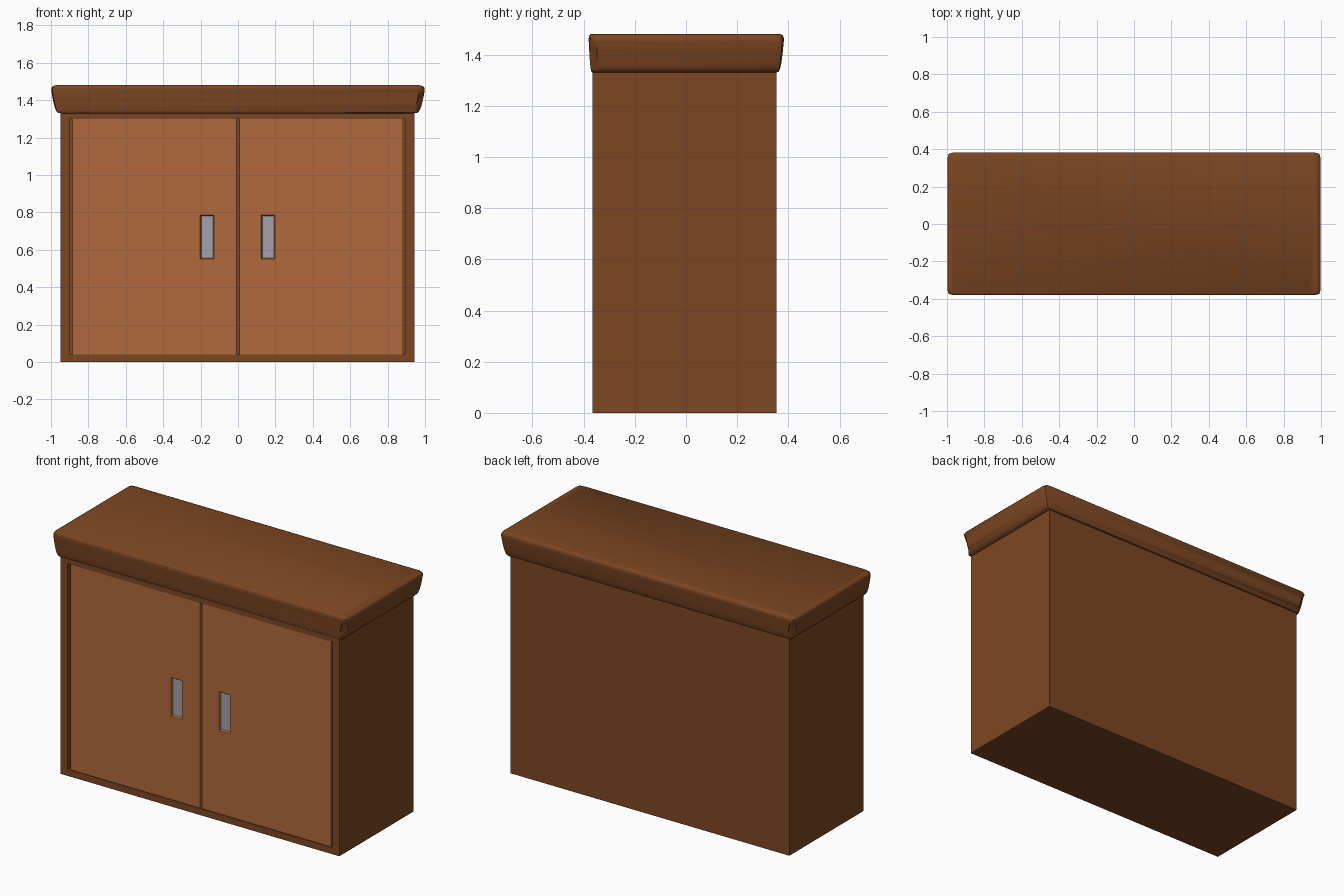
import bpy, bmesh, math
from mathutils import Vector

cube = bpy.data.objects.get("Cube")
if cube:
    bpy.data.objects.remove(cube, do_unlink=True)


def material(name, rgb):
    m = bpy.data.materials.new(name)
    m.use_nodes = True
    m.diffuse_color = (*rgb, 1)
    m.node_tree.nodes["Principled BSDF"].inputs["Base Color"].default_value = (*rgb, 1)
    return m


dark_wood = material("dark_wood", (0.2, 0.062, 0.0165))
door_wood = material("door_wood", (0.44, 0.144, 0.047))
metal = material("handle_grey", (0.36, 0.36, 0.4))


def finish(name, bm, *mats):
    bmesh.ops.recalc_face_normals(bm, faces=bm.faces[:])
    mesh = bpy.data.meshes.new(name)
    bm.to_mesh(mesh)
    bm.free()
    for m in mats:
        mesh.materials.append(m)
    obj = bpy.data.objects.new(name, mesh)
    bpy.context.collection.objects.link(obj)
    return obj


def box(lo, hi):
    bm = bmesh.new()
    bmesh.ops.create_cube(bm, size=1)
    lo, hi = Vector(lo), Vector(hi)
    for v in bm.verts:
        v.co = Vector([l + (c + 0.5) * (h - l) for l, h, c in zip(lo, hi, v.co)])
    return bm


def front_cell(bm, x0, x1, z0, z1):
    """Cut the box along four planes and return the front face between them."""
    for axis, at in ((0, x0), (0, x1), (2, z0), (2, z1)):
        co, no = Vector(), Vector()
        co[axis], no[axis] = at, 1
        bmesh.ops.bisect_plane(bm, geom=bm.verts[:] + bm.edges[:] + bm.faces[:],
                               plane_co=co, plane_no=no)
    middle = Vector(((x0 + x1) / 2, FRONT, (z0 + z1) / 2))
    return min(bm.faces, key=lambda f: (f.calc_center_median() - middle).length)


FRONT, BACK = -0.365, 0.353
LEFT, RIGHT = 0.943, -0.948
BODY_TOP = 1.335

# Carcass with a shallow opening in the front
bm = box((RIGHT, FRONT, 0), (LEFT, BACK, BODY_TOP))
opening = front_cell(bm, -0.9, 0.895, 0.04, 1.3)
pushed = bmesh.ops.extrude_discrete_faces(bm, faces=[opening])["faces"]
bmesh.ops.translate(bm, verts=pushed[0].verts[:], vec=(0, 0.03, 0))
finish("cabinet_body", bm, dark_wood)

# Two doors, each with a sunken handle plate
for name, x0, x1, hx in (("right_door", -0.886, -0.007, -0.165),
                         ("left_door", 0.007, 0.881, 0.161)):
    bm = box((x0, FRONT + 0.006, 0.04), (x1, FRONT + 0.035, 1.3))
    plate = front_cell(bm, hx - 0.037, hx + 0.037, 0.55, 0.787)
    bm.normal_update()
    bmesh.ops.inset_individual(bm, faces=[plate], thickness=0.009, depth=-0.01)
    plate.material_index = 1
    finish(name, bm, door_wood, metal)

# Crown moulding: rings of (outward fraction, height) with softened corners
profile = [(0, 1.33), (0.3, 1.333), (0.5, 1.345), (0.66, 1.365), (0.78, 1.39),
           (0.9, 1.42), (1, 1.45), (1, 1.465), (0.85, 1.475), (0.5, 1.48)]
bm = bmesh.new()
rings = []
for out, z in profile:
    x_lo, x_hi = RIGHT - 0.05 * out, LEFT + 0.055 * out
    y_lo, y_hi = FRONT - 0.015 * out, BACK + 0.029 * out
    rise = min((z - 1.33) / 0.13, 1)
    ring = []
    for x, y, sx, sy in ((x_lo, y_lo, -1, -1), (x_hi, y_lo, 1, -1),
                         (x_hi, y_hi, 1, 1), (x_lo, y_hi, -1, 1)):
        # two opposite corners are carved in slightly below the rim
        carve = 0.02 * math.sin(math.pi * rise) if sx * sy < 0 else 0
        soft = 0.007 * out
        a = (x, y - sy * 0.03, z)
        b = (x - sx * (soft + carve), y - sy * (soft + carve * 0.5), z)
        c = (x - sx * 0.03, y, z)
        ring += [a, b, c] if sx * sy > 0 else [c, b, a]
    rings.append([bm.verts.new(p) for p in ring])
for low, high in zip(rings, rings[1:]):
    for i in range(len(low)):
        j = (i + 1) % len(low)
        bm.faces.new((low[i], low[j], high[j], high[i]))
bm.faces.new(rings[0][::-1])
bm.faces.new(rings[-1])
crown = finish("crown_top", bm, dark_wood)
bpy.ops.object.select_all(action="DESELECT")
crown.select_set(True)
bpy.context.view_layer.objects.active = crown
bpy.ops.object.shade_smooth_by_angle(angle=math.radians(40))
